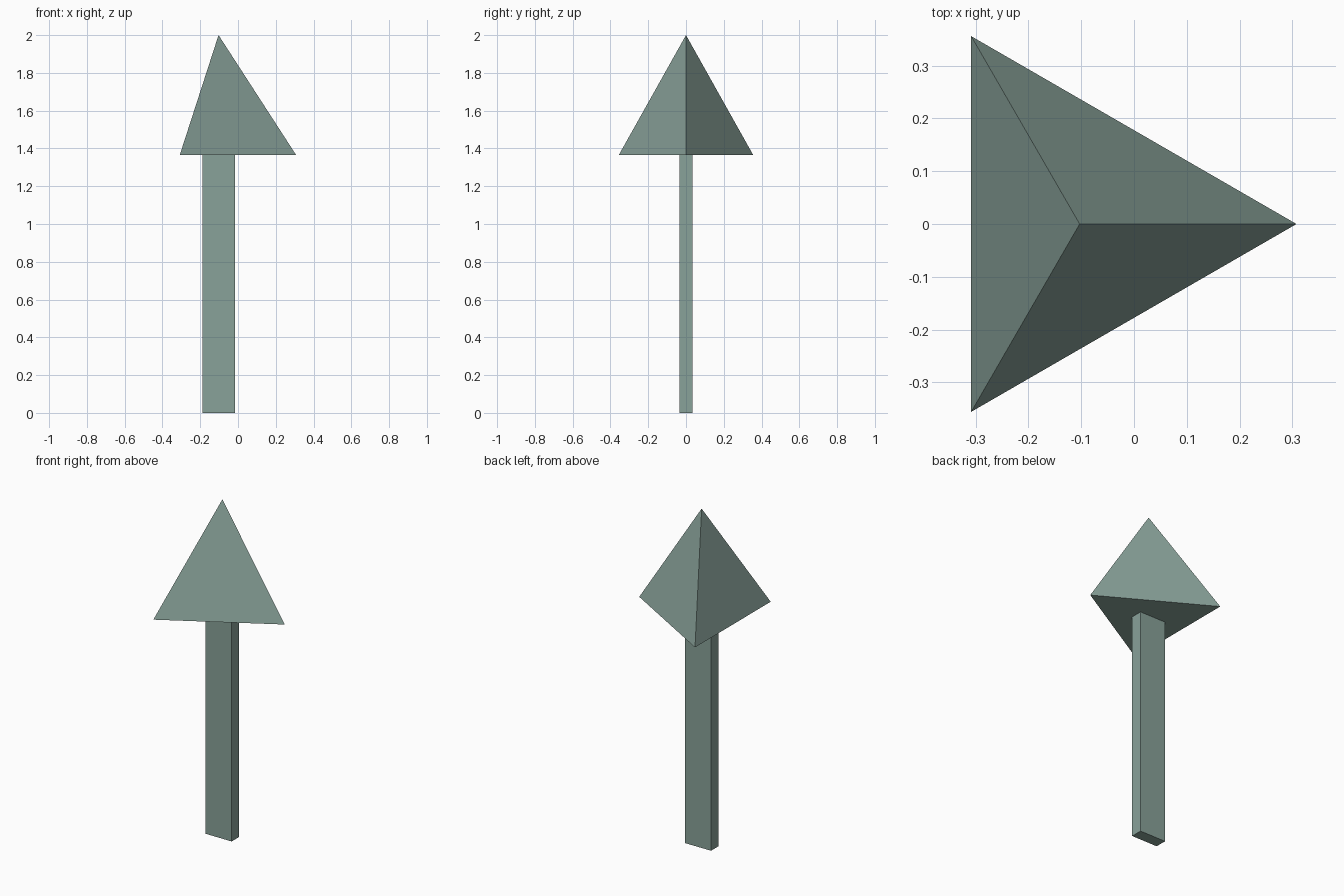
import bpy
import math

default_cube = bpy.data.objects.get("Cube")
if default_cube:
    bpy.data.objects.remove(default_cube, do_unlink=True)

AXIS_X = -0.103      # shared vertical axis of shaft and head
SHAFT_TOP = 1.365
TOTAL_HEIGHT = 2.0
HEAD_RADIUS = 0.411

# Muted grey-green paint
paint = bpy.data.materials.new("grey_green")
paint.use_nodes = True
colour = (0.25, 0.36, 0.32, 1.0)
paint.diffuse_color = colour
paint.node_tree.nodes["Principled BSDF"].inputs["Base Color"].default_value = colour


def finish(name):
    """Name, apply the transform of and paint the active object."""
    obj = bpy.context.object
    obj.name = obj.data.name = name
    bpy.ops.object.transform_apply(location=False, rotation=True, scale=True)
    obj.data.materials.append(paint)
    return obj


# Flat rectangular shaft
bpy.ops.mesh.primitive_cube_add(size=1, location=(AXIS_X, 0, SHAFT_TOP / 2))
bpy.context.object.scale = (0.172, 0.07, SHAFT_TOP)
finish("shaft")

# Three-sided pyramid head, one corner pointing along +x
head_height = TOTAL_HEIGHT - SHAFT_TOP
bpy.ops.mesh.primitive_cone_add(
    vertices=3, radius1=HEAD_RADIUS, radius2=0, depth=head_height,
    location=(AXIS_X, 0, SHAFT_TOP + head_height / 2),
    rotation=(0, 0, -math.pi / 2))
finish("pyramid_head")
